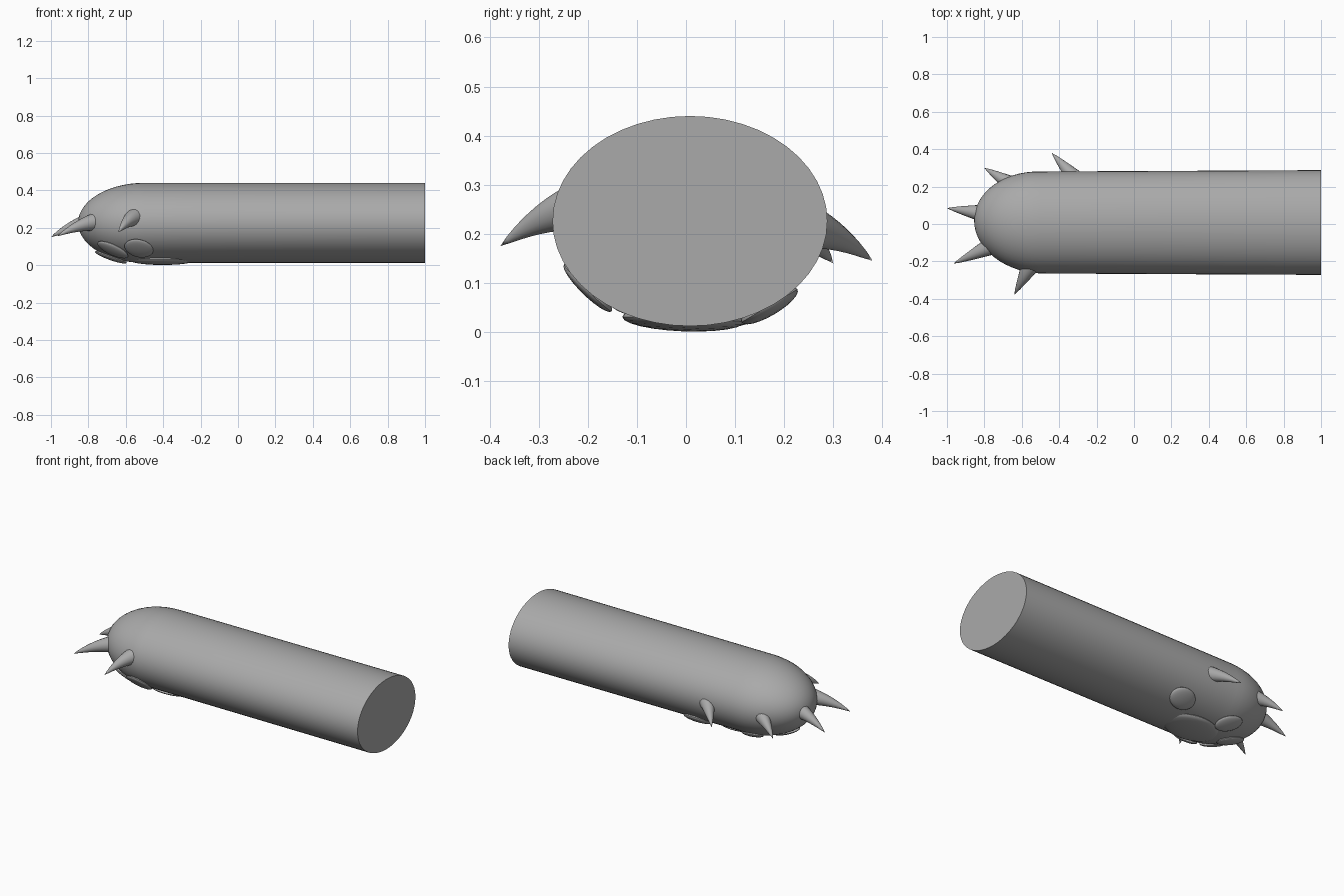
import bpy, bmesh, math
from mathutils import Vector, Matrix

cube = bpy.data.objects.get("Cube")
if cube:
    bpy.data.objects.remove(cube)

GREY = (0.4, 0.4, 0.4, 1)
mat = bpy.data.materials.new("plain grey")
mat.use_nodes = True
mat.diffuse_color = GREY
mat.node_tree.nodes["Principled BSDF"].inputs["Base Color"].default_value = GREY

MID_Z, HALF_Z, KNUCKLE, NOSE = 0.226, 0.214, -0.5, 0.355


def section(x):
    """Centre y, half width and half height of the limb at x."""
    t = max(0, min(1, (KNUCKLE - x) / NOSE))
    k = math.sqrt(1 - t * t)
    width = 0.275 + 0.005 * x
    return 0.008 + 0.012 * t, width * k, HALF_Z * k


def finish(name, bm):
    bmesh.ops.recalc_face_normals(bm, faces=bm.faces)
    mesh = bpy.data.meshes.new(name)
    bm.to_mesh(mesh)
    bm.free()
    mesh.materials.append(mat)
    obj = bpy.data.objects.new(name, mesh)
    bpy.context.collection.objects.link(obj)
    bpy.ops.object.select_all(action="DESELECT")
    obj.select_set(True)
    bpy.context.view_layer.objects.active = obj
    bpy.ops.object.shade_smooth_by_angle(angle=math.radians(40))
    return obj


def loft(name, rings, tip):
    """Skin closed rings, cap the first and join the last to a tip."""
    bm = bmesh.new()
    loops = [[bm.verts.new(p) for p in ring] for ring in rings]
    end = bm.verts.new(tip)
    n = len(loops[0])
    bm.faces.new(loops[0])
    for i in range(n):
        j = (i + 1) % n
        for a, b in zip(loops, loops[1:]):
            bm.faces.new((a[i], a[j], b[j], b[i]))
        bm.faces.new((loops[-1][i], loops[-1][j], end))
    return finish(name, bm)


def ellipse(n):
    return [(math.cos(2 * math.pi * i / n), math.sin(2 * math.pi * i / n)) for i in range(n)]


# Limb with rounded paw end
stations = [1, 0.5, 0] + [KNUCKLE - NOSE * math.sin(math.pi / 2 * i / 14) for i in range(14)]
rings = []
for x in stations:
    cy, ry, rz = section(x)
    rings.append([(x, cy + ry * c, MID_Z + rz * s) for c, s in ellipse(48)])
loft("limb", rings, (KNUCKLE - NOSE, 0.02, MID_Z))


# Curved claws: root on the paw surface, then tip
def claw(name, root, tip, radius=0.05):
    root, tip = Vector(root), Vector(tip)
    start = root - (tip - root).normalized() * 0.04
    bend = (start + tip) / 2 + Vector((0, 0, 0.022))
    rings = []
    for i in range(9):
        t = i / 9
        p = start * (1 - t) ** 2 + bend * 2 * t * (1 - t) + tip * t * t
        along = (bend - start) * (1 - t) + (tip - bend) * t
        side = along.cross(Vector((0, 0, 1))).normalized()
        up = side.cross(along).normalized()
        r = radius * (1 - t) ** 0.85
        rings.append([p + side * r * c + up * r * s for c, s in ellipse(16)])
    loft(name, rings, tip)


claw("claw_thumb", (-0.33, 0.26, 0.205), (-0.44, 0.38, 0.145))
claw("claw_inner", (-0.67, 0.22, 0.205), (-0.8, 0.3, 0.14))
claw("claw_middle", (-0.83, 0.06, 0.215), (-1, 0.085, 0.15))
claw("claw_outer", (-0.79, -0.13, 0.22), (-0.965, -0.212, 0.155))
claw("claw_little", (-0.57, -0.25, 0.24), (-0.64, -0.378, 0.175))


# Flattened pads lying on the underside; spin turns the long side
def pad(name, x, y, long, short, thick, spin=0, lift=0):
    cy, ry, rz = section(x)
    k = math.sqrt(1 - ((y - cy) / ry) ** 2)
    t = max(0, (KNUCKLE - x) / NOSE)
    normal = Vector((-t / NOSE, (y - cy) / 0.27 ** 2, -rz * k / HALF_Z ** 2)).normalized()
    u = Vector((math.cos(spin), math.sin(spin), 0))
    u = (u - normal * u.dot(normal)).normalized()
    v = normal.cross(u)
    frame = Matrix((u * long, v * short, normal * thick)).transposed().to_4x4()
    frame.translation = Vector((x, y, MID_Z - rz * k)) + normal * lift
    bm = bmesh.new()
    bmesh.ops.create_uvsphere(bm, u_segments=32, v_segments=12, radius=1, matrix=frame)
    finish(name, bm)


pad("palm_pad", -0.405, -0.005, 0.175, 0.125, 0.025, 0.1, -0.014)
pad("pad_thumb", -0.2, 0.17, 0.085, 0.065, 0.02, 0.3)
pad("pad_inner", -0.55, 0.14, 0.08, 0.055, 0.015, -0.5)
pad("pad_middle", -0.68, 0, 0.09, 0.055, 0.015)
pad("pad_outer", -0.67, -0.14, 0.09, 0.05, 0.015, 0.3)
pad("pad_little", -0.53, -0.2, 0.08, 0.065, 0.015, 0.6)
